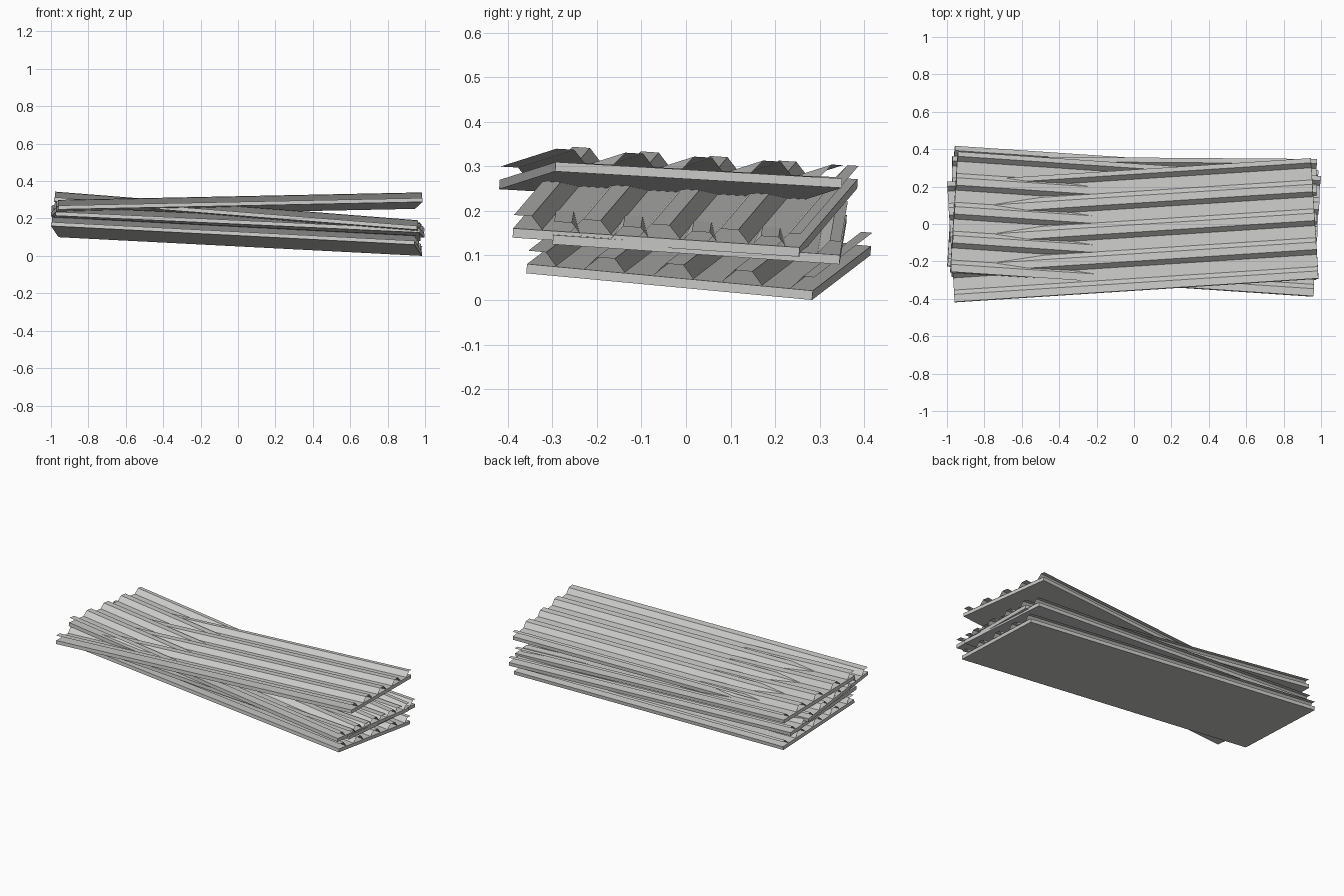
import bpy
from math import asin, radians

cube = bpy.data.objects.get("Cube")
if cube:
    bpy.data.objects.remove(cube, do_unlink=True)

LENGTH, WIDTH, THICK = 1.95, 0.645, 0.021
PITCH, RIB_HEIGHT = 0.155, 0.03

steel = bpy.data.materials.new("light_grey_steel")
steel.use_nodes = True
steel.diffuse_color = (0.6, 0.6, 0.59, 1)
steel.node_tree.nodes["Principled BSDF"].inputs["Base Color"].default_value = steel.diffuse_color


def make(name, verts, faces):
    mesh = bpy.data.meshes.new(name)
    mesh.from_pydata(verts, [], faces)
    mesh.materials.append(steel)
    obj = bpy.data.objects.new(name, mesh)
    bpy.context.collection.objects.link(obj)
    return obj


def extrude_profile(name, points, closed):
    """Sweep a (y, z) profile along the panel length."""
    n = len(points)
    verts = [(x, y, z) for x in (LENGTH / 2, -LENGTH / 2) for y, z in points]
    spans = n if closed else n - 1
    faces = [(i, (i + 1) % n, n + (i + 1) % n, n + i) for i in range(spans)]
    # flip so that normals face outwards
    faces = [f[::-1] for f in faces] if closed else faces
    if closed:
        faces += [tuple(range(n)), tuple(reversed(range(n, 2 * n)))]
    return make(name, verts, faces)


def sheet_profile():
    """Trapezoid ribs, cut off at both long edges of the panel."""
    base, top = THICK + 0.0012, THICK + RIB_HEIGHT
    start = -WIDTH / 2
    points = [(start, top)]
    for k in range(5):
        centre = start + 0.02 + k * PITCH
        rib = [(-0.045, base), (-0.02, top), (0.02, top), (0.045, base)]
        points += [(centre + y, z) for y, z in rib
                   if start < centre + y < -start]
    points.append((-start, top))
    return points


def panel(name, location, yaw, drop_x, drop_y):
    """Flat slab with a ribbed sheet; drops are falls towards +x and +y."""
    half = WIDTH / 2
    slab = extrude_profile(name + "_slab", [(-half, 0), (half, 0), (half, THICK), (-half, THICK)], True)
    sheet = extrude_profile(name + "_ribbed_sheet", sheet_profile(), False)
    for obj in (slab, sheet):
        obj.location = location
        obj.rotation_euler = (-asin(drop_y / WIDTH), asin(drop_x / LENGTH), radians(yaw))


# Loose stack of four roofing panels
panel("bottom_panel", (-0.008, 0.0275, 0.08), -3.85, 0.10, 0.06)
panel("lower_middle_panel", (0, 0.03, 0.1475), -0.45, 0.09, 0.045)
panel("upper_middle_panel", (0.006, -0.0025, 0.195), -3.85, 0.153, 0.043)
panel("top_panel", (-0.006, -0.035, 0.25), 3.7, -0.04, 0.037)
